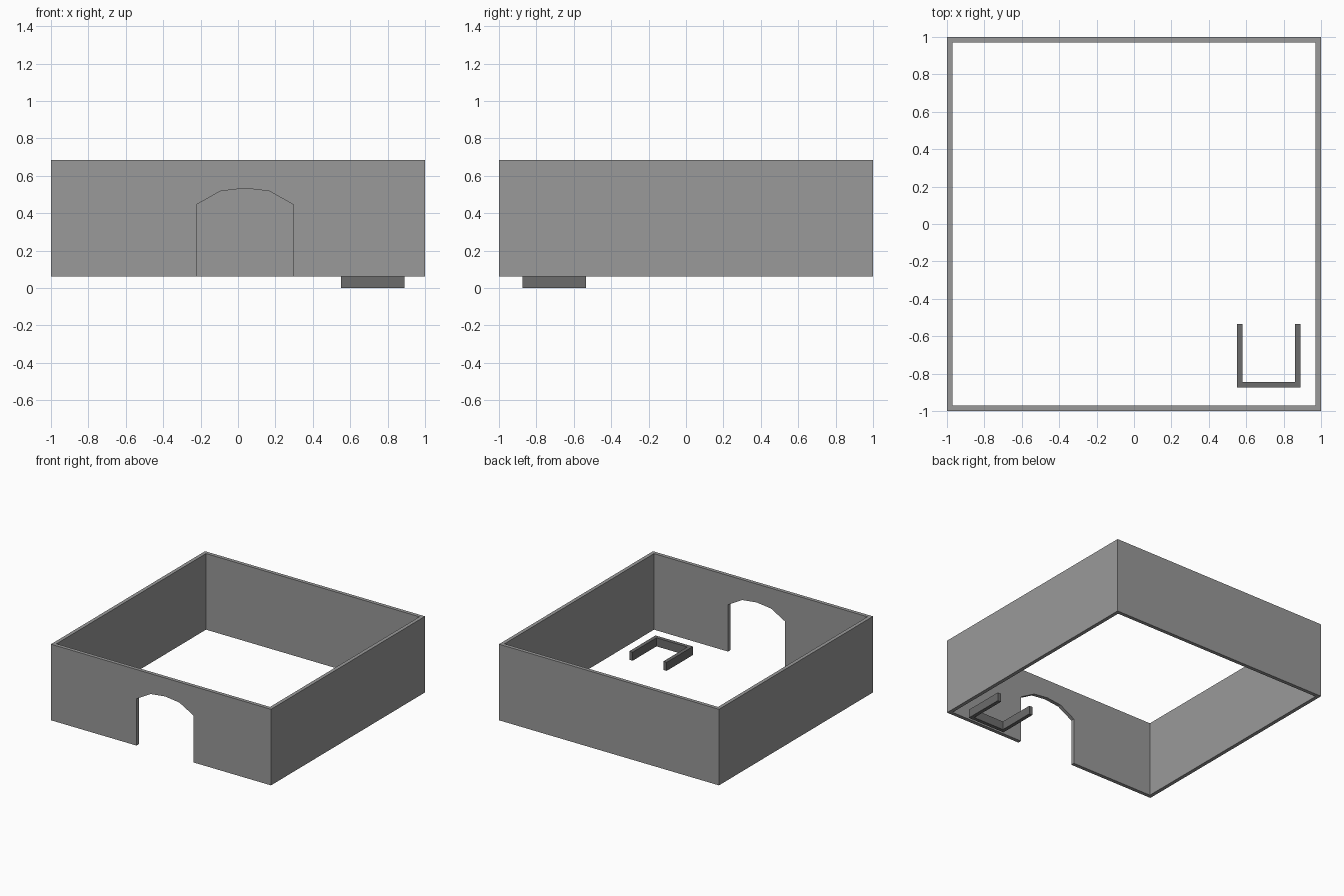
import bpy
import bmesh

cube = bpy.data.objects.get("Cube")
if cube:
    bpy.data.objects.remove(cube, do_unlink=True)


def make_material(name, value):
    mat = bpy.data.materials.new(name)
    mat.use_nodes = True
    colour = (value, value, value, 1)
    mat.diffuse_color = colour
    mat.node_tree.nodes["Principled BSDF"].inputs["Base Color"].default_value = colour
    return mat


def extrude_outline(name, outline, offset, mat):
    """Flat outline swept along the offset into a closed solid."""
    bm = bmesh.new()
    face = bm.faces.new([bm.verts.new(p) for p in outline])
    swept = bmesh.ops.extrude_face_region(bm, geom=[face])["geom"]
    bmesh.ops.translate(bm, vec=offset,
                        verts=[v for v in swept if isinstance(v, bmesh.types.BMVert)])
    bmesh.ops.recalc_face_normals(bm, faces=bm.faces)
    mesh = bpy.data.meshes.new(name)
    bm.to_mesh(mesh)
    bm.free()
    mesh.materials.append(mat)
    obj = bpy.data.objects.new(name, mesh)
    bpy.context.collection.objects.link(obj)
    return obj


wall_grey = make_material("wall grey", 0.32)
dark_grey = make_material("dark grey", 0.15)

BASE, TOP, THICK = 0.06, 0.685, 0.03
HEIGHT = TOP - BASE
INNER = 1 - THICK

# Side and back walls: one U-shaped plan
plan = [(-1, -INNER), (-1, 1), (1, 1), (1, -INNER),
        (INNER, -INNER), (INNER, INNER), (-INNER, INNER), (-INNER, -INNER)]
extrude_outline("side_and_back_walls", [(x, y, BASE) for x, y in plan],
                (0, 0, HEIGHT), wall_grey)

# Front wall with faceted arch opening
DOOR_X = 0.037
arch = [(-0.26, BASE), (-0.26, 0.445), (-0.13, 0.518), (0, 0.533),
        (0.13, 0.518), (0.26, 0.445), (0.26, BASE)]
front = [(-1, BASE), *[(DOOR_X + x, z) for x, z in arch], (1, BASE), (1, TOP), (-1, TOP)]
extrude_outline("front_wall", [(x, -1, z) for x, z in front], (0, THICK, 0), wall_grey)

# Low U-shaped bench, open to the back
L, R, F, B = 0.55, 0.89, -0.875, -0.535
bench = [(L, B), (L, F), (R, F), (R, B), (R - THICK, B),
         (R - THICK, F + THICK), (L + THICK, F + THICK), (L + THICK, B)]
extrude_outline("low_bench", [(x, y, 0) for x, y in bench], (0, 0, 0.07), dark_grey)
